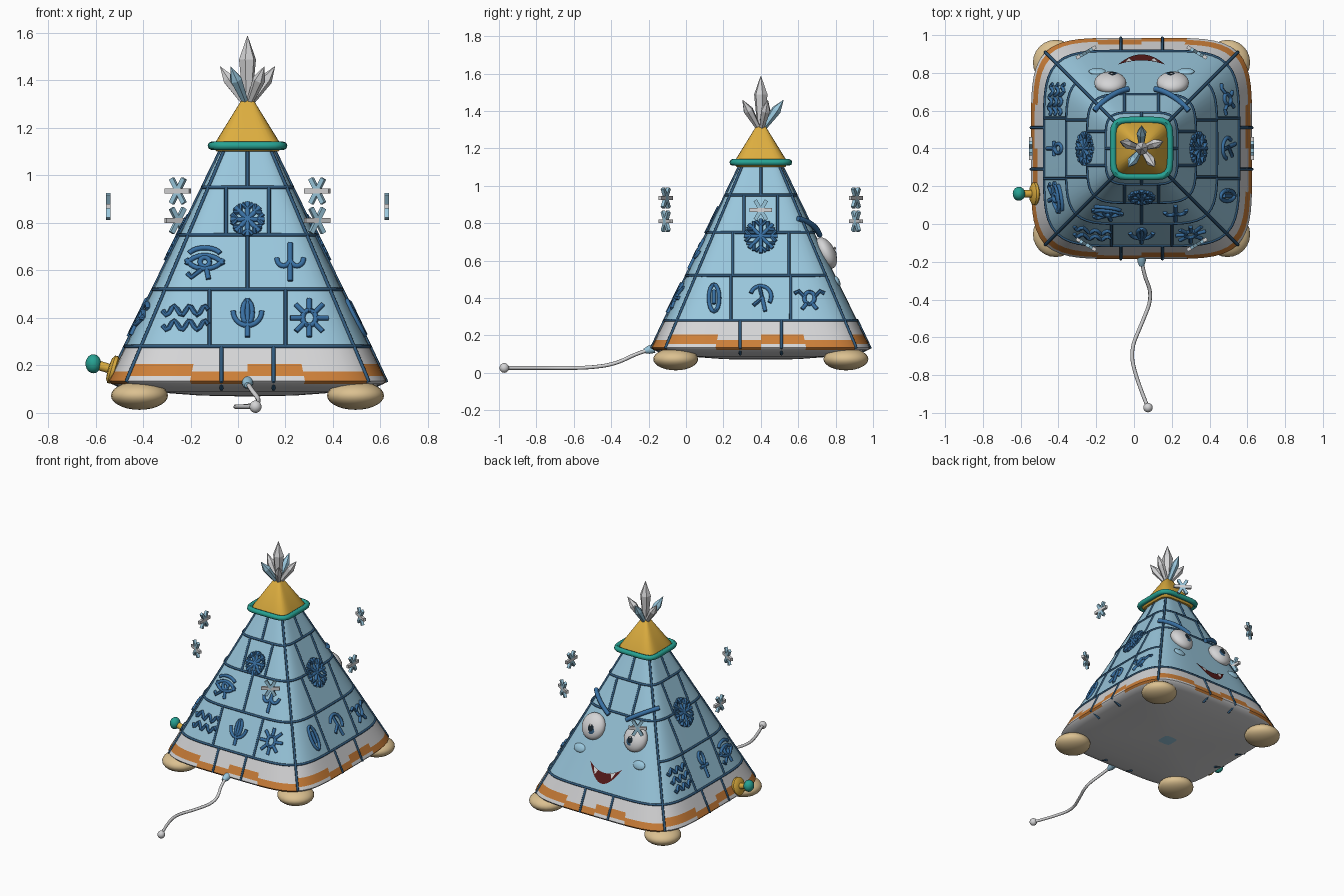
import bpy, bmesh
from math import sin, cos, pi, atan
from mathutils import Vector, Matrix

if "Cube" in bpy.data.objects:
    bpy.data.objects.remove(bpy.data.objects["Cube"])

ORIGIN = Vector((0.04, 0.4, 0))
UP = Vector((0, 0, 1))
SLOPE = 0.487
CORNER = 2 ** -0.2
REAR, LEFT, FACE, RIGHT = range(4)


def material(name, red, green, blue):
    m = bpy.data.materials.new(name)
    m.use_nodes = True
    m.diffuse_color = (red, green, blue, 1)
    m.node_tree.nodes["Principled BSDF"].inputs["Base Color"].default_value = m.diffuse_color
    return m


ICE = material("ice blue", 0.32, 0.57, 0.72)
LINE = material("seam blue", 0.03, 0.1, 0.2)
CARVING = material("carving blue", 0.04, 0.16, 0.36)
WHITE = material("pale grey", 0.66, 0.66, 0.67)
ORANGE = material("orange", 0.6, 0.21, 0.04)
GOLD = material("gold", 0.72, 0.42, 0.05)
TEAL = material("teal", 0.02, 0.36, 0.29)
SAND = material("sand", 0.71, 0.53, 0.28)
RED = material("mouth red", 0.09, 0.01, 0.01)
DARK = material("pupil black", 0.01, 0.02, 0.03)


def shade(ob):
    bpy.ops.object.select_all(action="DESELECT")
    ob.select_set(True)
    bpy.context.view_layer.objects.active = ob
    if ob.type == "CURVE":
        bpy.ops.object.convert(target="MESH")
    bpy.ops.object.shade_smooth_by_angle(angle=0.8)


def add(name, data, materials, matrix=Matrix(), smooth=True):
    if isinstance(data, bmesh.types.BMesh):
        bmesh.ops.recalc_face_normals(data, faces=data.faces)
        mesh = bpy.data.meshes.new(name)
        data.to_mesh(mesh)
        data.free()
        data = mesh
    ob = bpy.data.objects.new(name, data)
    bpy.context.collection.objects.link(ob)
    for m in materials:
        data.materials.append(m)
    ob.matrix_world = matrix
    if smooth:
        shade(ob)


def outline(count, power):
    """Superellipse: power 2 is a circle, larger is squarer."""
    for i in range(count):
        a = 2 * pi * i / count - pi / 4
        r = (abs(cos(a)) ** power + abs(sin(a)) ** power) ** (-1 / power)
        yield Vector((r * cos(a), r * sin(a), 0))


def loft(name, profile, materials, matrix, count=24, power=2, smooth=True, rule=None):
    bm = bmesh.new()
    rings = [[bm.verts.new(p * r + UP * z) for p in outline(count, power)] for r, z in profile]
    for low, high in zip(rings, rings[1:]):
        for i in range(count):
            f = bm.faces.new((low[i - 1], low[i], high[i], high[i - 1]))
            if rule:
                f.material_index = rule((i - 1) % count, f.calc_center_median().z)
    bm.faces.new(rings[0][::-1])
    bm.faces.new(rings[-1])
    add(name, bm, materials, matrix, smooth)


def ball(name, place, radii, mat, tilt=0):
    bm = bmesh.new()
    bmesh.ops.create_uvsphere(bm, u_segments=24, v_segments=14, radius=1)
    turn = Matrix.Rotation(tilt, 4, "X") @ Matrix.Diagonal((*radii, 1))
    add(name, bm, [mat], Matrix.Translation(place) @ turn)


def tubes(name, strokes, radius, mat, closed=False, flowing=False):
    curve = bpy.data.curves.new(name, "CURVE")
    curve.dimensions = "3D"
    curve.bevel_depth, curve.bevel_resolution, curve.use_fill_caps = radius, 2, True
    for points in strokes:
        spline = curve.splines.new("NURBS" if flowing else "POLY")
        spline.points.add(len(points) - 1)
        for p, co in zip(spline.points, points):
            p.co = (*co, 1)
        spline.use_cyclic_u = closed
        if flowing:
            spline.order_u, spline.use_endpoint_u = 3, True
    add(name, curve, [mat])


def aimed(place, direction):
    return Matrix.Translation(place) @ direction.to_track_quat("Z", "Y").to_matrix().to_4x4()


def half(z):
    """Half width of the body at a height."""
    return 0.588 - SLOPE * (z - 0.13) if z > 0.13 else 0.588 - 2.6 * (0.13 - z)


def wall(side, u, z, off=0):
    """Point on a wall; u runs rightward as seen from outside."""
    h = half(z)
    depth = h * max(0, 1 - min(1, abs(u) / h) ** 5) ** 0.2 + off
    return Matrix.Rotation(side * pi / 2, 3, "Z") @ Vector((u, -depth, z)) + ORIGIN


# Body with a stepped orange border
def body_colour(i, z):
    if z > 0.28:
        return 0
    drop = 0.03 * (i // 6 % 2)
    return 2 if 0.155 < z + drop < 0.205 else 1


under = [(0.05, 0.07), (0.2, 0.073), (0.4, 0.088), (0.53, 0.108), (0.575, 0.122)]
levels = [0.135, 0.155, 0.175, 0.205, 0.28, 0.52, 0.75, 0.95, 1.12]
loft("body", under + [(half(z), z) for z in levels], [ICE, WHITE, ORANGE],
     Matrix.Translation(ORIGIN), 96, 5, rule=body_colour)

# Seams between the blocks, left off the lower face
seams = []
for side in range(4):
    for z in levels[-5:-1]:
        if side != FACE or z != 0.52:
            seams.append([wall(side, half(z) * CORNER * k / 12, z) for k in range(-12, 13)])
    seams.append([wall(side, half(z) * CORNER, z) for z in (0.1, *levels)])
    for s in (-1, 1):
        seams.append([wall(side, s * 0.11, z) for z in (0.1, 0.135, 0.28)])
        seams.append([wall(side, s * 0.09, z) for z in (0.75, 0.95)])
        if side != FACE:
            seams.append([wall(side, s * 0.16, z) for z in (0.28, 0.52)])
            middle = 0 if side == REAR else s * 0.15
            seams.append([wall(side, middle, z) for z in (0.52, 0.75)])
    seams.append([wall(side, 0, z) for z in (0.95, 1.12)])
tubes("seams", seams, 0.008, LINE)


# Carved signs, drawn as strokes in a square from -1 to 1
def arc(x, y, rx, ry, start=0, turn=1):
    angles = [2 * pi * (start + turn * i / 16) for i in range(17)]
    return [(x + rx * cos(a), y + ry * sin(a)) for a in angles]


def mirrored(*strokes):
    return [[(s * x, y) for x, y in st] for st in strokes for s in (-1, 1)]


def spokes(inner):
    return [[(r * cos(k * pi / 4), r * sin(k * pi / 4)) for r in (inner, 1)] for k in range(8)]


def waves(count):
    rows = [0.65 * (2 * k + 1 - count) / 2 for k in range(count)]
    return [[(x / 8, y + 0.2 * sin(x * 1.16)) for x in range(-8, 9)] for y in rows]


def carve(name, strokes, side, u, z=0.4, size=0.08):
    tubes(name, [[wall(side, u + x * size, z + y * size, 0.004) for x, y in st] for st in strokes],
          0.011, CARVING)


barbs = [[(r * cos(k * pi / 4 + d), r * sin(k * pi / 4 + d)) for r, d in ((0.95, 0.33), (0.6, 0), (0.95, -0.33))]
         for k in range(8)]
flake = spokes(0) + barbs
carve("flake_sign", flake, REAR, 0, 0.815, 0.072)
carve("flake_sign", flake, LEFT, 0, 0.73, 0.09)
carve("flake_sign", flake, RIGHT, 0, 0.73, 0.09)

disc = arc(0, 0, 0.35, 0.4)
eye_sign = [arc(0, -0.35, 1, 0.7, 0.05, 0.4), arc(0, 0.35, 1, 0.7, 0.55, 0.4), arc(0, 0, 0.25, 0.25),
            arc(0, 0.25, 0.9, 0.5, 0.07, 0.36), [(0.1, -0.4), (0.2, -0.9)],
            [(-0.2, -0.4), (-0.7, -0.8), (-0.9, -0.6)]]
carve("eye_sign", eye_sign, REAR, -0.18, 0.635)
carve("eye_sign", eye_sign, RIGHT, 0.26)
carve("cactus_sign", [[(0, 1), (0, -1)]] + mirrored(arc(0.35, 0.2, 0.35, 0.4, 0.5, 0.5)), REAR, 0.18, 0.635)
carve("wave_sign", waves(2), REAR, -0.26, size=0.095)
carve("wave_sign", waves(3), RIGHT, -0.26)
carve("trident_sign", [[(0, 1), (0, -1)], arc(0, 0.35, 0.75, 0.75, 0.5, 0.5), arc(0, 0.3, 0.25, 0.6)], REAR, 0)
carve("beetle_sign", [disc] + spokes(0.3), REAR, 0.26)
carve("loop_sign", [arc(0, 0, 0.35, 0.9), [(0, 0.5), (0, -0.4)]], LEFT, -0.25)
carve("hook_sign", [arc(0, 0.1, 0.7, 0.7, -0.1, 0.55), [(-0.1, 0.8), (0.1, 0), (-0.5, -0.5)],
                    [(0.1, 0), (0.3, -0.9)]], LEFT, 0)
carve("wing_sign", [disc] + mirrored([(1, 0.3), (0.7, 0.45), (0.35, 0.1)], [(0.2, -0.4), (0.5, -0.75)]), LEFT, 0.26)
carve("ankh_sign", [arc(0, 0.5, 0.3, 0.45), [(0, 0), (0, -1)], [(-0.5, -0.1), (0.5, -0.1)]], RIGHT, 0)


# Face
def plate(name, columns, off, mat):
    bm = bmesh.new()
    cols = [[bm.verts.new(wall(FACE, u, z, off)) for z in (top, low)] for u, top, low in columns]
    for a, b in zip(cols, cols[1:]):
        bm.faces.new((a[0], a[1], b[1], b[0]))
    add(name, bm, [mat], smooth=False)


tilt = atan(SLOPE)
out = Vector((0, cos(tilt), sin(tilt)))
for s in (-1, 1):
    centre = wall(FACE, s * 0.166, 0.64, 0.01)
    ball("eye", centre, (0.085, 0.05, 0.09), WHITE, tilt)
    look = centre + out * 0.04 + Vector((s * 0.008, 0, -0.012))
    ball("iris", look, (0.04, 0.013, 0.046), LINE, tilt)
    ball("pupil", look + out * 0.006, (0.026, 0.011, 0.03), DARK, tilt)
    ball("eye_glint", look + out * 0.015 + UP * 0.015, (0.008, 0.004, 0.008), WHITE, tilt)
    ball("cheek", wall(FACE, s * 0.235, 0.49), (0.045, 0.014, 0.03), ICE, tilt)
    brow = [ORIGIN + Vector(p) for p in ((s * 0.07, 0.315, 0.735), (s * 0.17, 0.295, 0.8), (s * 0.25, 0.2, 0.825))]
    tubes("eyebrow", [brow], 0.015, CARVING, flowing=True)
    plate("fang", [(s * 0.066 + k * 0.018, 0.41 + s * k * 0.009, 0.408 - 0.034 * (k == 0)) for k in (-1, 0, 1)],
          0.011, WHITE)
grin = [k / 10 for k in range(-10, 11)]
plate("mouth", [(t / 8, 0.395 + 0.045 * t * t, 0.33 + 0.111 * t * t) for t in grin], 0.007, RED)

# Feet
for x in (-1, 1):
    for y in (-1, 1):
        ball("foot", ORIGIN + Vector((x * 0.455, y * 0.455, 0.073)), (0.12, 0.12, 0.06), SAND)

# Cap, collar and crystals
loft("cap", [(0.13, 1.1), (0.142, 1.115), (0.135, 1.14), (0.03, 1.31), (0.015, 1.325)], [GOLD],
     Matrix.Translation(ORIGIN), 48, 5)
tubes("collar", [[ORIGIN + p * 0.15 + UP * 1.125 for p in outline(48, 6)]], 0.018, TEAL, closed=True)


def crystal(name, radius, length, mat, matrix):
    loft(name, [(radius / 2, 0), (radius, length * 0.65), (0.001, length)], [mat], matrix, 6, smooth=False)


top = ORIGIN + UP * 1.303
crystal("centre_crystal", 0.037, 0.285, WHITE, Matrix.Translation(top))
for k in range(5):
    a = pi / 2 + k * 2 * pi / 5
    lean = Vector((cos(a), sin(a), 0))
    crystal("side_crystal", 0.027, 0.19, ICE if k in (0, 2) else WHITE, aimed(top + lean * 0.012, lean * 0.7 + UP))

# Tail
ground = 0.026
tip = Vector((0.074, -0.972, ground))
tail = [(0.04, -0.17, 0.13), (0.045, -0.25, 0.11), (0.1, -0.38, 0.045), (0.04, -0.53, ground),
        (-0.02, -0.67, ground), (0.012, -0.82, ground), tip]
tubes("tail", [tail], 0.01, WHITE, flowing=True)
ball("tail_tip", tip, (0.025, 0.025, ground), WHITE)
loft("tail_root", [(0.024, 0), (0.022, 0.03), (0.012, 0.055)], [ICE], aimed(tail[0], Vector((0, -1, -0.25))))

# Side knob
axis = Vector((-1, 0, 0.3)).normalized()
spot = Vector((-0.52, 0.16, 0.18))
loft("knob_flange", [(0.045, -0.012), (0.06, 0), (0.06, 0.014), (0.045, 0.024), (0.02, 0.027), (0.02, 0.085)],
     [GOLD], aimed(spot, axis))
ball("knob", spot + axis * 0.093, (0.033, 0.037, 0.04), TEAL)

# Floating snowflakes
for k in range(6):
    a = k * pi / 3
    spot = ORIGIN + Vector((cos(a), sin(a), 0)) * 0.587 + UP * (0.87, 0.935, 0.81)[k % 3]
    for j in range(3):
        bm = bmesh.new()
        bmesh.ops.create_cube(bm, size=1)
        turn = Matrix.Rotation(a, 4, "Z") @ Matrix.Rotation(j * pi / 3, 4, "X")
        add("snowflake_bar", bm, [ICE if j else WHITE],
            Matrix.Translation(spot) @ turn @ Matrix.Diagonal((0.018, 0.12, 0.02, 1)), smooth=False)
